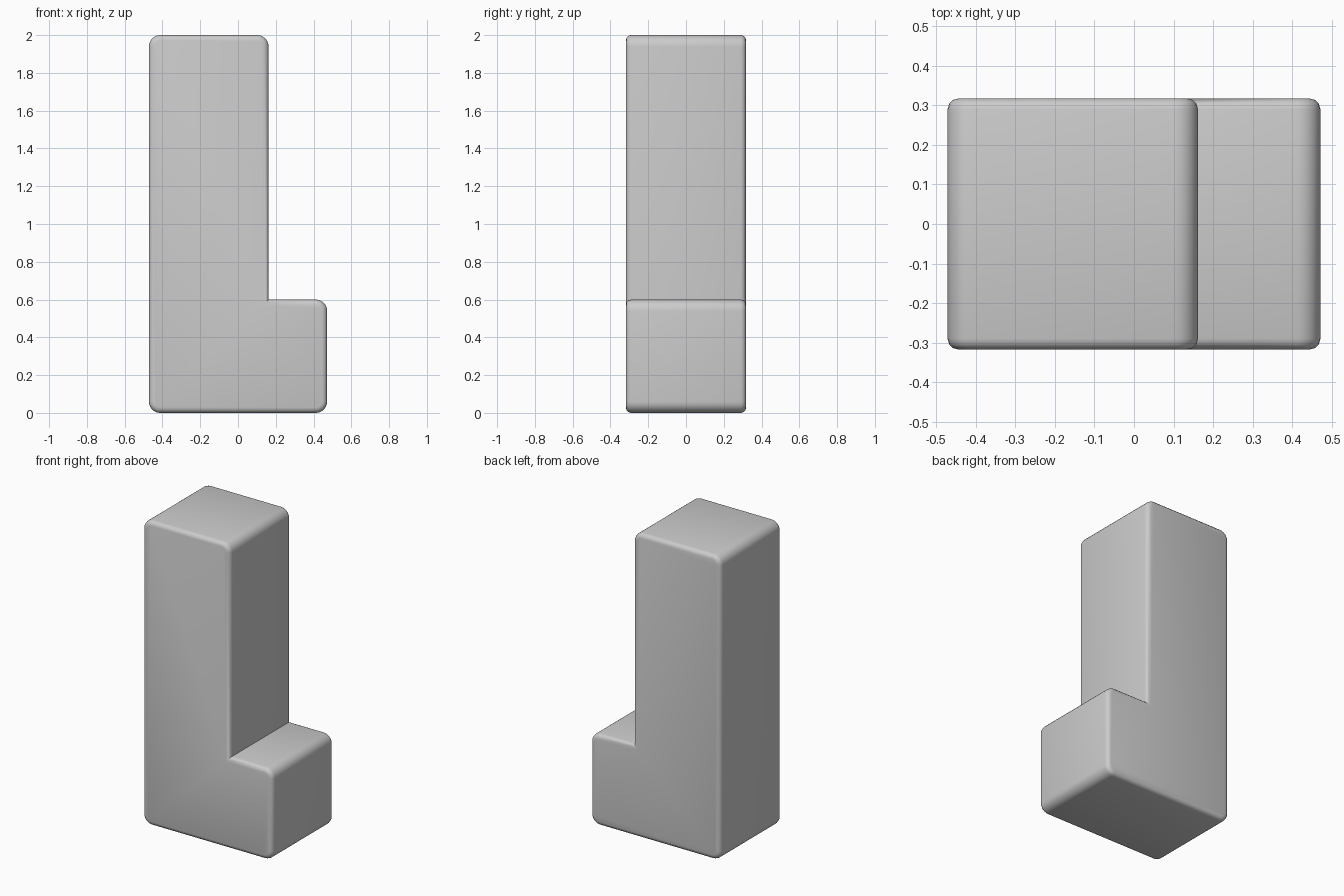
import bpy
import bmesh
from math import radians
from mathutils import Vector

if "Cube" in bpy.data.objects:
    bpy.data.objects.remove(bpy.data.objects["Cube"])

HALF_DEPTH = 0.318
CORNER_RADIUS = 0.06
RIM_BEVEL = 0.028

# L-shaped side profile (x, z); the inner corner stays sharp
profile = [(-0.472, 0), (0.472, 0), (0.472, 0.6), (0.162, 0.6), (0.162, 2), (-0.472, 2)]
inner = Vector((0.162, 0, 0.6))

bm = bmesh.new()
front = bm.faces.new([bm.verts.new((x, -HALF_DEPTH, z)) for x, z in profile])
extruded = bmesh.ops.extrude_face_region(bm, geom=[front], use_keep_orig=True)
back_verts = [g for g in extruded["geom"] if isinstance(g, bmesh.types.BMVert)]
bmesh.ops.translate(bm, verts=back_verts, vec=(0, 2 * HALF_DEPTH, 0))
bmesh.ops.recalc_face_normals(bm, faces=bm.faces)


def runs_along_depth(edge):
    return abs(edge.verts[0].co.y - edge.verts[1].co.y) > HALF_DEPTH


# Rounded outer corners
corners = [e for e in bm.edges if runs_along_depth(e)
           and (Vector((e.verts[0].co.x, 0, e.verts[0].co.z)) - inner).length > 0.01]
bmesh.ops.bevel(bm, geom=corners, offset=CORNER_RADIUS, offset_type='OFFSET',
                segments=6, profile=0.5, affect='EDGES', clamp_overlap=True)

# Small softened rim around the front and back faces
rims = [e for e in bm.edges if not runs_along_depth(e)]
bmesh.ops.bevel(bm, geom=rims, offset=RIM_BEVEL, offset_type='OFFSET',
                segments=3, profile=0.5, affect='EDGES', clamp_overlap=True)

bmesh.ops.recalc_face_normals(bm, faces=bm.faces)
mesh = bpy.data.meshes.new("l_shaped_block")
bm.to_mesh(mesh)
bm.free()
block = bpy.data.objects.new("l_shaped_block", mesh)
bpy.context.collection.objects.link(block)

# Smooth roundings, sharp inner corner
bpy.context.view_layer.objects.active = block
block.select_set(True)
bpy.ops.object.shade_smooth_by_angle(angle=radians(35))
